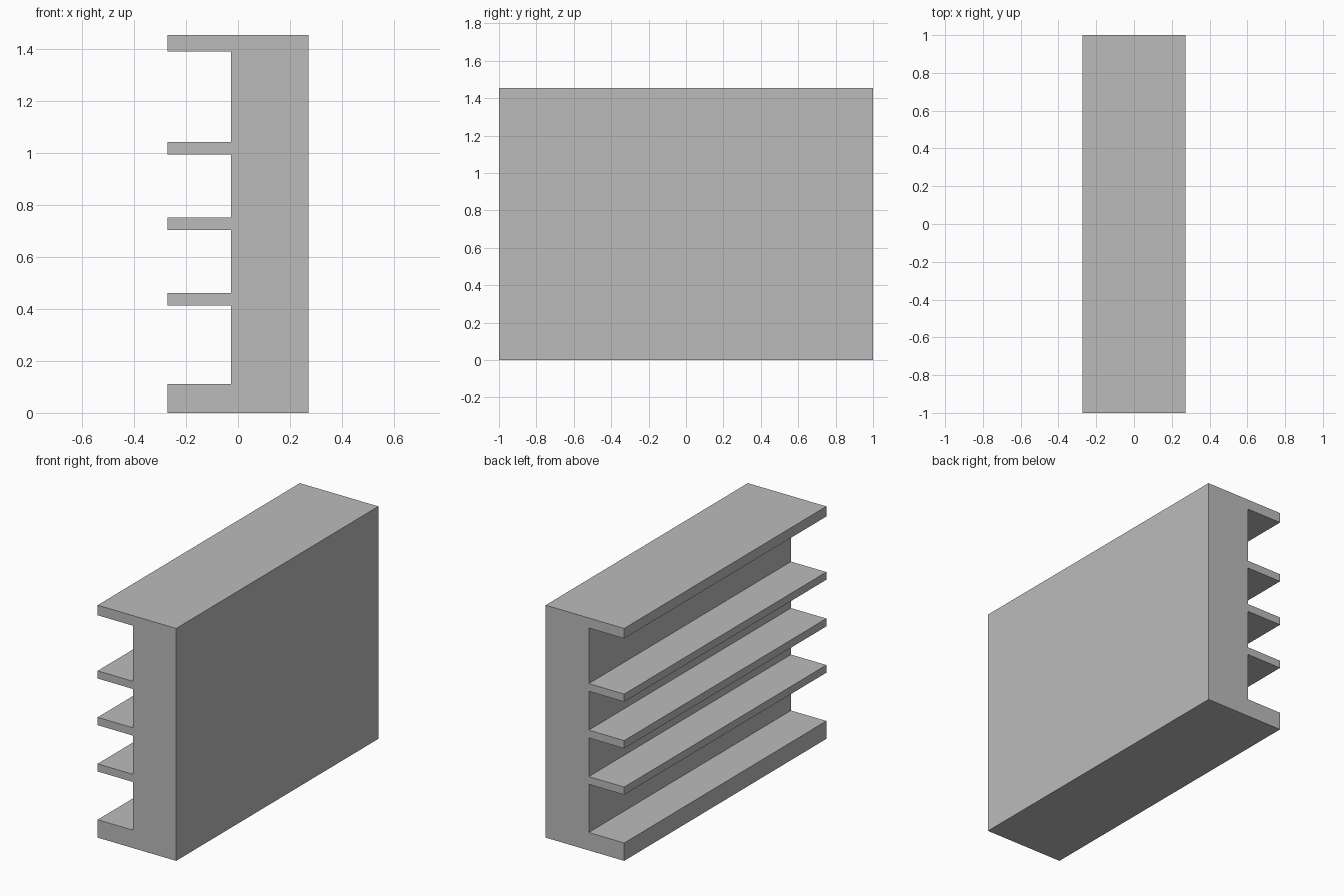
import bpy
import bmesh

cube = bpy.data.objects.get("Cube")
if cube:
    bpy.data.objects.remove(cube, do_unlink=True)

HALF_WIDTH, HALF_LENGTH = 0.272, 1.0
WALL_X = -0.027

# Bottom and top height of each shelf, from the base slab to the top slab
SHELVES = [(0, 0.112), (0.414, 0.462), (0.704, 0.753), (0.996, 1.044), (1.392, 1.455)]

grey = bpy.data.materials.new("plain grey")
grey.use_nodes = True
colour = (0.5, 0.5, 0.5, 1)
grey.diffuse_color = colour
grey.node_tree.nodes["Principled BSDF"].inputs["Base Color"].default_value = colour

# Comb-shaped cross-section: solid wall with shelves reaching towards -x
top = SHELVES[-1][1]
profile = [(HALF_WIDTH, top), (HALF_WIDTH, 0)]
for low, high in SHELVES:
    if low > 0:
        profile.append((WALL_X, low))
    profile += [(-HALF_WIDTH, low), (-HALF_WIDTH, high)]
    if high < top:
        profile.append((WALL_X, high))

# Extrude the section along the full length
bm = bmesh.new()
end = bm.faces.new([bm.verts.new((x, -HALF_LENGTH, z)) for x, z in profile])
extruded = bmesh.ops.extrude_face_region(bm, geom=[end])
verts = [v for v in extruded["geom"] if isinstance(v, bmesh.types.BMVert)]
bmesh.ops.translate(bm, verts=verts, vec=(0, 2 * HALF_LENGTH, 0))
bmesh.ops.recalc_face_normals(bm, faces=bm.faces)

mesh = bpy.data.meshes.new("shelved_wall")
bm.to_mesh(mesh)
bm.free()
mesh.materials.append(grey)
shelved_wall = bpy.data.objects.new("shelved_wall", mesh)
bpy.context.collection.objects.link(shelved_wall)
